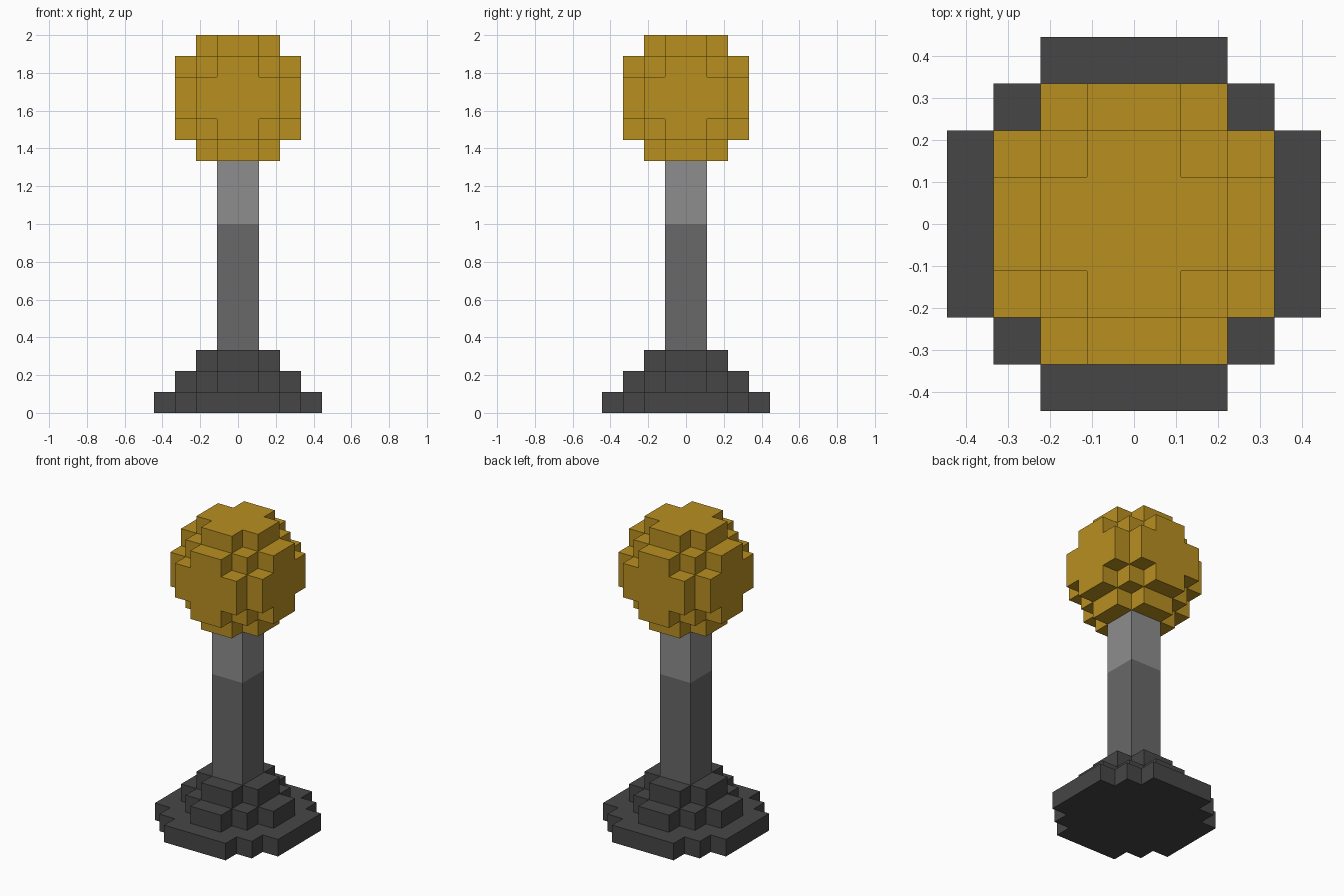
import bpy
import bmesh
from mathutils import Vector

UNIT = 1 / 9  # edge of one block; the model is 18 blocks tall

if "Cube" in bpy.data.objects:
    bpy.data.objects.remove(bpy.data.objects["Cube"], do_unlink=True)


def make_material(name, color):
    mat = bpy.data.materials.new(name)
    mat.use_nodes = True
    mat.diffuse_color = (*color, 1)
    mat.node_tree.nodes["Principled BSDF"].inputs["Base Color"].default_value = (*color, 1)
    return mat


def make_blocks(name, cells, mat):
    """Build the outer skin of a set of unit blocks, given by their lower corners."""
    bm = bmesh.new()
    for cell in cells:
        for axis in range(3):
            for side in (0, 1):
                step = [0, 0, 0]
                step[axis] = 2 * side - 1
                if tuple(c + s for c, s in zip(cell, step)) in cells:
                    continue
                u, v = Vector(), Vector()
                u[(axis + 1) % 3] = 1
                v[(axis + 2) % 3] = 1
                start = Vector(cell)
                start[axis] += side
                corners = [start, start + u, start + u + v, start + v]
                if not side:
                    corners.reverse()
                bm.faces.new([bm.verts.new(c * UNIT) for c in corners])
    bmesh.ops.remove_doubles(bm, verts=bm.verts, dist=UNIT / 100)
    mesh = bpy.data.meshes.new(name)
    bm.to_mesh(mesh)
    bm.free()
    mesh.materials.append(mat)
    obj = bpy.data.objects.new(name, mesh)
    bpy.context.collection.objects.link(obj)
    return obj


def disc(z, reach):
    """One layer of blocks whose centres lie within a squared radius."""
    return {(x, y, z) for x in range(-4, 4) for y in range(-4, 4)
            if (x + .5) ** 2 + (y + .5) ** 2 < reach}


gold = make_material("gold", (0.479, 0.275, 0.0144))
light_grey = make_material("light grey", (0.270, 0.270, 0.270))
mid_grey = make_material("mid grey", (0.138, 0.138, 0.138))
dark_grey = make_material("dark grey", (0.0612, 0.0612, 0.0612))

# Stepped round base, three layers
make_blocks("base", disc(0, 16) | disc(1, 8) | disc(2, 4), dark_grey)

# Square post in two shades
for name, low, high, mat in (("lower_post", 3, 9, mid_grey),
                             ("upper_post", 9, 12, light_grey)):
    bpy.ops.mesh.primitive_cube_add(size=1, location=(0, 0, (low + high) / 2 * UNIT))
    post = bpy.context.object
    post.name = name
    post.scale = (2 * UNIT, 2 * UNIT, (high - low) * UNIT)
    bpy.ops.object.transform_apply(location=False, rotation=False, scale=True)
    post.data.materials.append(mat)

# Blocky ball on top
ball = set()
for layer in range(-3, 3):
    ball |= disc(15 + layer, 9 - (layer + .5) ** 2)
make_blocks("ball", ball, gold)
